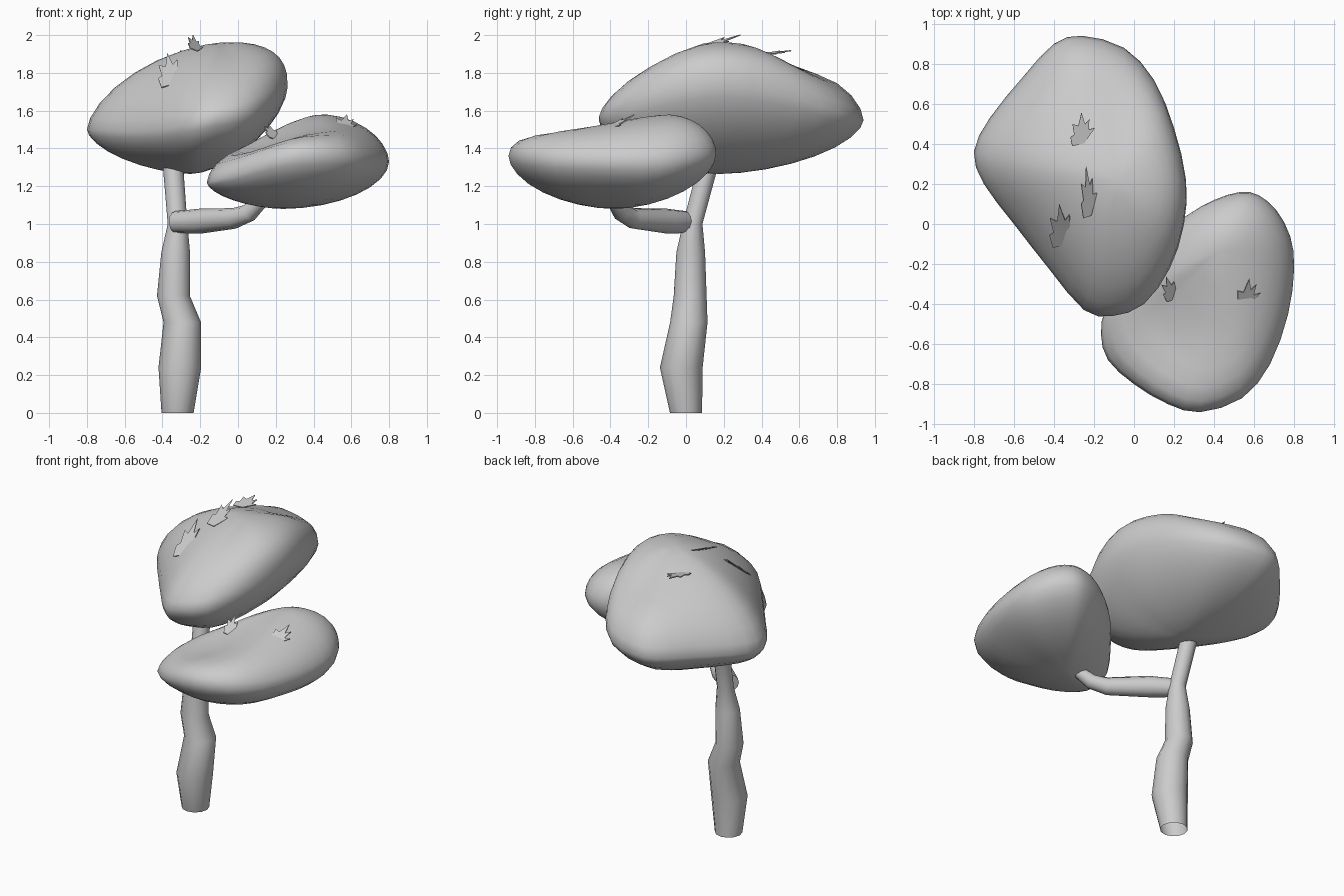
import bpy, bmesh, math
from mathutils import Vector

if "Cube" in bpy.data.objects:
    bpy.data.objects.remove(bpy.data.objects["Cube"])


def finish(bm, name, smooth=None):
    bmesh.ops.recalc_face_normals(bm, faces=bm.faces)
    me = bpy.data.meshes.new(name)
    bm.to_mesh(me)
    bm.free()
    ob = bpy.data.objects.new(name, me)
    bpy.context.collection.objects.link(ob)
    if smooth:
        bpy.context.view_layer.objects.active = ob
        ob.select_set(True)
        bpy.ops.object.shade_smooth_by_angle(angle=math.radians(smooth))
        ob.select_set(False)
    return ob


def skin(bm, rings):
    for a, b in zip(rings, rings[1:]):
        n = len(a)
        for i in range(n):
            bm.faces.new((a[i], a[(i + 1) % n], b[(i + 1) % n], b[i]))


def tube(name, path, sides=12, upright=False):
    """Limb through (x, y, z, radius) points; upright limbs keep level rings and an open foot."""
    bm = bmesh.new()
    pts = [Vector(p[:3]) for p in path]
    rings = []
    for i, p in enumerate(pts):
        t = (pts[min(i + 1, len(pts) - 1)] - pts[max(i - 1, 0)]).normalized()
        if upright:
            t = Vector((0, 0, 1))
        side = t.cross(Vector((0, 1, 0))).normalized()
        up = t.cross(side)
        rings.append([bm.verts.new(p + path[i][3] * (
            side * math.cos(2 * math.pi * k / sides) + up * math.sin(2 * math.pi * k / sides)))
            for k in range(sides)])
    skin(bm, rings)
    if not upright:
        bm.faces.new(rings[0])
    bm.faces.new(rings[-1])
    return finish(bm, name, 50)


def resample(pts):
    """Double a closed outline with a smooth spline."""
    out, n = [], len(pts)
    for i in range(n):
        a, b, c, d = (pts[(i + k) % n] for k in (-1, 0, 1, 2))
        out.append(b)
        out.append(tuple((9 * (q + r) - p - s) / 16 for p, q, r, s in zip(a, b, c, d)))
    return out


def canopy(name, outline, top, bottom, dip):
    """Foliage mass: rim points (x, y, z, top fullness, bottom fullness) closed to two poles.
    dip = (x, y, radius, depth) of a hollow in the top."""
    bm = bmesh.new()
    rim = resample(outline)
    steps = 8

    def hollow(x, y):
        return dip[3] * math.exp(-((x - dip[0]) ** 2 + (y - dip[1]) ** 2) / dip[2] ** 2)

    def ring(pole, k, which):
        th = k / steps * math.pi / 2
        vs = []
        for p in rim:
            e = 2 / p[which]
            u, v = math.cos(th) ** e, math.sin(th) ** e
            x = pole[0] + (p[0] - pole[0]) * u
            y = pole[1] + (p[1] - pole[1]) * u
            z = p[2] + (pole[2] - p[2]) * v
            if which == 3:
                z -= hollow(x, y) * min(1, 1.5 * v)
            vs.append(bm.verts.new((x, y, z)))
        return vs

    rings = [ring(bottom, k, 4) for k in range(steps - 1, 0, -1)]
    rings += [ring(top, k, 3) for k in range(steps)]
    skin(bm, rings)
    tip = (top[0], top[1], top[2] - hollow(top[0], top[1]))
    for pole, r in ((bottom, rings[0]), (tip, rings[-1])):
        c = bm.verts.new(pole)
        for i in range(len(r)):
            bm.faces.new((r[i], r[(i + 1) % len(r)], c))
    return finish(bm, name, 60)


def leaf_tuft(name, base, u, v):
    """Thin jagged leaf cluster spanned by width u and height v."""
    shape = [(-.4, 0), (.1, .0), (.5, .4), (.25, .4), (.25, .72), (.08, .6),
             (-.1, 1), (-.2, .6), (-.45, .7), (-.35, .35), (-.5, .3)]
    bm = bmesh.new()
    b, u, v = Vector(base), Vector(u), Vector(v)
    bm.faces.new([bm.verts.new(b + u * s + v * t) for s, t in shape])
    ob = finish(bm, name)
    m = ob.modifiers.new("thickness", "SOLIDIFY")
    m.thickness = 0.006


# trunk and side branch
tube("trunk", [(-.32, 0, 0, .085), (-.308, -.025, .24, .113), (-.295, .015, .48, .099),
               (-.342, .022, .62, .087), (-.33, .025, .85, .076), (-.32, .035, 1.0, .052),
               (-.345, .12, 1.32, .054)], upright=True)
tube("branch", [(-.33, .0, 1.01, .058), (-.2, -.1, 1.015, .066), (-.02, -.28, 1.03, .055),
                (.06, -.34, 1.06, .048), (.15, -.4, 1.15, .035)])

# large upper canopy
canopy("upper_canopy", [
    (-.26, .94, 1.55, 1.7, 1.7), (-.05, .88, 1.57, 1.7, 1.65), (.1, .72, 1.62, 1.9, 1.6),
    (.2, .48, 1.69, 2.4, 1.6), (.26, .22, 1.73, 2.7, 1.6), (.25, 0, 1.71, 2.6, 1.6),
    (.18, -.22, 1.66, 2.0, 1.7), (.05, -.4, 1.6, 1.6, 1.8), (-.11, -.46, 1.57, 1.5, 1.8),
    (-.25, -.43, 1.53, 1.55, 1.8), (-.42, -.23, 1.5, 1.65, 1.8), (-.6, 0, 1.49, 1.65, 1.75),
    (-.75, .2, 1.5, 1.6, 1.7), (-.8, .36, 1.5, 1.6, 1.65), (-.72, .53, 1.51, 1.65, 1.65),
    (-.55, .74, 1.53, 1.7, 1.7), (-.4, .9, 1.54, 1.7, 1.7)],
    (-.08, .22, 1.965), (-.25, .18, 1.265), dip=(-.15, .58, .22, .05))

# smaller lower canopy with a hollow on top
canopy("lower_canopy", [
    (.53, .16, 1.37, 2, 1.8), (.62, .145, 1.37, 2, 1.8), (.71, .07, 1.36, 2, 1.8),
    (.78, -.06, 1.34, 1.9, 1.9), (.8, -.22, 1.33, 1.8, 1.9), (.77, -.45, 1.33, 1.8, 1.8),
    (.68, -.7, 1.34, 1.9, 1.8), (.54, -.87, 1.36, 2.1, 1.8), (.33, -.94, 1.36, 2.2, 1.8),
    (.17, -.9, 1.33, 2.1, 1.8), (0, -.8, 1.27, 1.9, 1.8), (-.13, -.68, 1.23, 1.7, 1.7),
    (-.165, -.55, 1.22, 1.7, 1.7), (-.14, -.42, 1.24, 1.7, 1.6), (-.03, -.26, 1.29, 1.7, 1.6),
    (.12, -.08, 1.34, 1.7, 1.6), (.26, .04, 1.37, 1.8, 1.7), (.4, .12, 1.38, 2, 1.8)],
    (.42, -.14, 1.59), (.24, -.38, 1.08), dip=(.2, -.53, .31, .11))

# leaf tufts scattered on the canopies
tufts = [((-.35, -.11, 1.74), (.14, .02, .04), (-.01, .21, .17)),
         ((-.22, .04, 1.92), (.08, .03, -.03), (-.01, .25, .08)),
         ((-.26, .4, 1.9), (.12, .03, -.01), (.01, .16, .02)),
         ((.2, -.38, 1.45), (.09, .02, -.03), (-.03, .12, .08)),
         ((.55, -.43, 1.5), (.13, .04, -.01), (.04, .16, .08))]
for i, t in enumerate(tufts):
    leaf_tuft(f"leaf_tuft_{i + 1}", *t)
